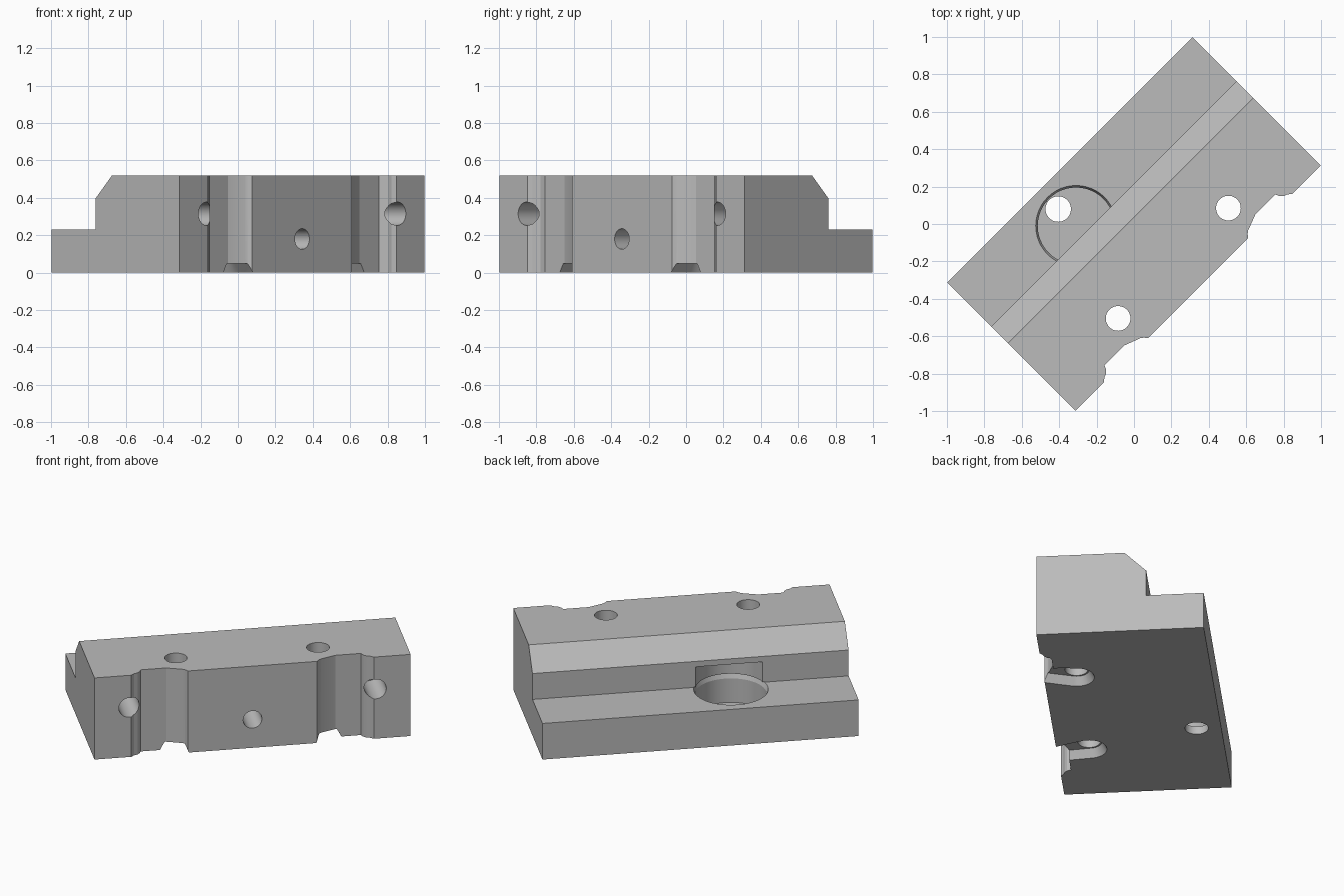
import bpy, bmesh, math
from mathutils import Matrix, Vector

if "Cube" in bpy.data.objects:
    bpy.data.objects.remove(bpy.data.objects["Cube"])

# Built lying along x (front face towards -y), then turned 45 degrees about z.
L, W = 0.927, 0.485      # half length, half depth
TOP = 0.52

grey = bpy.data.materials.new("plain grey")
grey.diffuse_color = (0.5, 0.5, 0.5, 1)
grey.use_nodes = True
grey.node_tree.nodes["Principled BSDF"].inputs["Base Color"].default_value = grey.diffuse_color


def finish(bm, name):
    bmesh.ops.recalc_face_normals(bm, faces=bm.faces)
    me = bpy.data.meshes.new(name)
    bm.to_mesh(me)
    bm.free()
    me.materials.append(grey)
    ob = bpy.data.objects.new(name, me)
    bpy.context.collection.objects.link(ob)
    return ob


def prism(name, pts, offset):
    """Extrude a closed outline of 3D points along offset."""
    bm = bmesh.new()
    face = bm.faces.new([bm.verts.new(p) for p in pts])
    out = bmesh.ops.extrude_face_region(bm, geom=[face])
    bmesh.ops.translate(bm, vec=Vector(offset),
                        verts=[v for v in out["geom"] if isinstance(v, bmesh.types.BMVert)])
    return finish(bm, name)


def ring(x, y, z, r, n=48):
    return [(x + r * math.cos(2 * math.pi * i / n),
             y + r * math.sin(2 * math.pi * i / n), z) for i in range(n)]


def hull(name, *rings):
    """Convex solid around several rings: cylinders, cones, tapered slots."""
    bm = bmesh.new()
    for r in rings:
        for p in r:
            bm.verts.new(p)
    bmesh.ops.convex_hull(bm, input=bm.verts[:])
    bmesh.ops.dissolve_limit(bm, angle_limit=0.01, verts=bm.verts[:], edges=bm.edges[:])
    return finish(bm, name)


def drill(name, x, y, r, z0, z1):
    return hull(name, ring(x, y, z0, r), ring(x, y, z1, r))


def front_hole(name, x, z, r, depth):
    pts = [(x + a, -W - 0.1, z + b) for a, b, _ in ring(0, 0, 0, r)]
    return prism(name, pts, (0, depth + 0.1, 0))


# Stepped body with a chamfered upper edge
profile = [(-W, 0), (W, 0), (W, 0.23), (0.152, 0.23), (0.152, 0.395),
           (0.026, TOP), (-W, TOP)]
body = prism("clamp_block", [(-L, y, z) for y, z in profile], (2 * L, 0, 0))

cutters = []

# Round pocket undercutting the step, with flared rim and bolt hole
px, py = -0.226, 0.212
cutters += [drill("pocket", px, py, 0.205, 0.05, 0.36),
            hull("pocket_rim", ring(px, py, 0.19, 0.2), ring(px, py, 0.233, 0.217)),
            drill("pocket_hole", -0.23, 0.343, 0.068, -0.1, 0.2)]

# Middle front hole
cutters.append(front_hole("middle_front_hole", 0, 0.18, 0.055, 0.25))

# Mirrored features at both ends
notch = [(0.36, 0.56), (0.378, 0.485), (0.392, 0.467), (0.407, 0.456),
         (0.497, 0.422), (0.646, 0.422), (0.656, 0.446), (0.672, 0.461),
         (0.692, 0.468), (0.712, 0.485), (0.74, 0.56)]
for s, side in ((-1, "left"), (1, "right")):
    cutters += [
        prism(side + "_notch", [(s * u, -v, -0.1) for u, v in notch], (0, 0, 0.8)),
        drill(side + "_hole", s * 0.417, -0.297, 0.066, -0.1, 0.7),
        hull(side + "_bottom_slot",
             ring(s * 0.417, -0.297, -0.02, 0.115), ring(s * 0.417, -0.297, 0.05, 0.075),
             ring(s * 0.465, -0.52, -0.02, 0.085), ring(s * 0.465, -0.52, 0.05, 0.05)),
        front_hole(side + "_front_hole", s * 0.722, 0.315, 0.062, 0.25)]

# Cut everything and remove the helpers
bpy.context.view_layer.objects.active = body
body.select_set(True)
for c in cutters:
    m = body.modifiers.new(c.name, 'BOOLEAN')
    m.operation, m.solver, m.object = 'DIFFERENCE', 'EXACT', c
    bpy.ops.object.modifier_apply(modifier=m.name)
for c in cutters:
    bpy.data.objects.remove(c)

# Turn to the diagonal and shade
body.data.transform(Matrix.Rotation(math.radians(45), 4, 'Z'))
bpy.ops.object.shade_smooth_by_angle(angle=math.radians(20))
